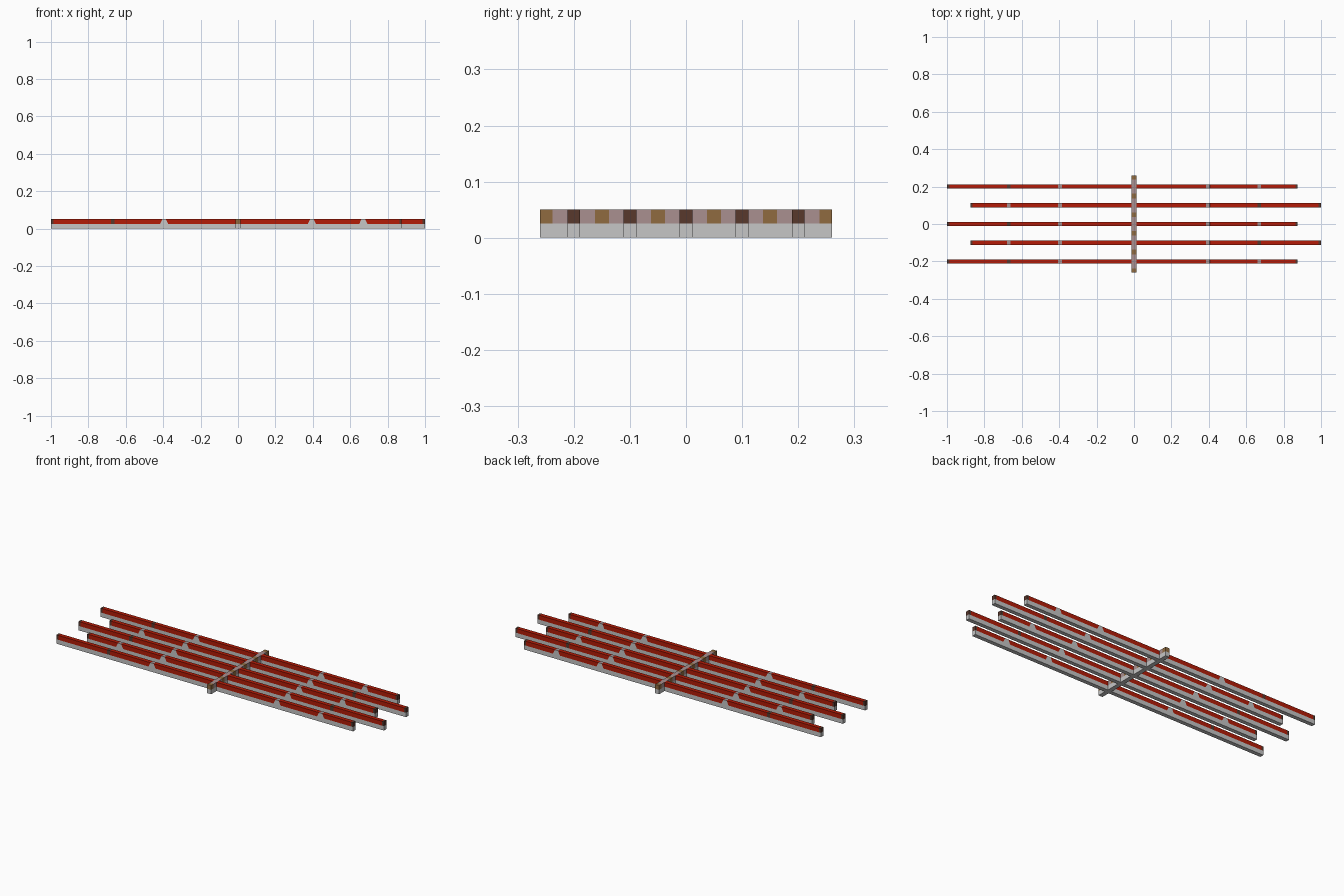
import bpy

cube = bpy.data.objects.get("Cube")
if cube:
    bpy.data.objects.remove(cube, do_unlink=True)


def material(name, rgb):
    """Flat material from display RGB, stored as linear values."""
    colour = tuple(c ** 2.2 for c in rgb) + (1,)
    m = bpy.data.materials.new(name)
    m.use_nodes = True
    m.diffuse_color = colour
    m.node_tree.nodes["Principled BSDF"].inputs["Base Color"].default_value = colour
    return m


GREY = material("light grey", (0.77, 0.77, 0.77))
RED = material("brick red", (0.70, 0.13, 0.06))
DARK = material("dark brown", (0.35, 0.23, 0.19))
BROWN = material("tan brown", (0.56, 0.42, 0.26))
MAUVE = material("mauve grey", (0.66, 0.56, 0.56))

HALF = 0.0125    # half the bar thickness
MID = 0.025      # where the base meets the upper strip
TOP = 0.05
END = 0.0125     # length of the dark end caps


def block(name, bottom, top, y0, y1, z0, z1, mat, top_mat=None):
    """Box or trapezoid: bottom and top are x ranges."""
    profile = [(bottom[0], z0), (bottom[1], z0), (top[1], z1), (top[0], z1)]
    verts = [(x, y, z) for y in (y0, y1) for x, z in profile]
    faces = [(0, 1, 2, 3), (7, 6, 5, 4)]
    faces += [(i, i + 4, (i + 1) % 4 + 4, (i + 1) % 4) for i in range(4)]
    mesh = bpy.data.meshes.new(name)
    mesh.from_pydata(verts, [], faces)
    mesh.materials.append(mat)
    if top_mat:
        mesh.materials.append(top_mat)
        for p in mesh.polygons:
            p.material_index = int(p.normal.z > 0.9)
    obj = bpy.data.objects.new(name, mesh)
    bpy.context.collection.objects.link(obj)


def long_bar(y, side):
    """One long bar, its far end at -1 * side."""
    x0, x1 = (-1, 0.875) if side > 0 else (-0.875, 1)
    ya, yb = y - HALF * 0.92, y + HALF * 0.92
    block("bar_base", (x0, x1), (x0, x1), ya, yb, 0, MID, GREY)

    # Each break in the red strip: centre, half width below, half width above, kind
    breaks = [(x0 + END / 2, END / 2, END / 2, "end_cap"),
              (-0.67 * side, 0.01, 0.01, "dark_joint"),
              (-0.395, 0.022, 0.01, "joint"),
              (0, HALF, HALF, "crossing"),
              (0.395, 0.022, 0.01, "joint"),
              (0.67 * side, 0.022, 0.01, "joint"),
              (x1 - END / 2, END / 2, END / 2, "end_cap")]
    breaks.sort()
    previous = None
    for x, low, high, kind in breaks:
        bottom, top = (x - low, x + low), (x - high, x + high)
        if kind == "joint":
            block(kind, bottom, top, ya, yb, MID, TOP, GREY, MAUVE)
        else:
            mat = MAUVE if kind == "crossing" else DARK
            block(kind, bottom, top, ya, yb, MID, TOP, mat)
        if previous:
            block("red_strip", (previous[0], bottom[0]), (previous[1], top[0]),
                  ya, yb, MID, TOP, RED)
        previous = (bottom[1], top[1])


# Five staggered long bars
for row in range(-2, 3):
    long_bar(row * 0.1, 1 if row % 2 == 0 else -1)

# Crossbar: base and alternating upper blocks between the long bars
span = (-HALF, HALF)
for i in range(6):
    centre = (i - 2.5) * 0.1
    inner = 0.05 - HALF * 0.92
    lo = max(centre - inner, -0.26)
    hi = min(centre + inner, 0.26)
    b0, b1 = max(centre - HALF, lo), min(centre + HALF, hi)
    block("crossbar_base", span, span, lo, hi, 0, MID, GREY)
    if b0 - lo > 0.015:
        block("crossbar_mauve", span, span, lo, b0, MID, TOP, MAUVE)
    else:
        b0 = lo
    if hi - b1 > 0.015:
        block("crossbar_mauve", span, span, b1, hi, MID, TOP, MAUVE)
    else:
        b1 = hi
    block("crossbar_brown", span, span, b0, b1, MID, TOP, BROWN)
